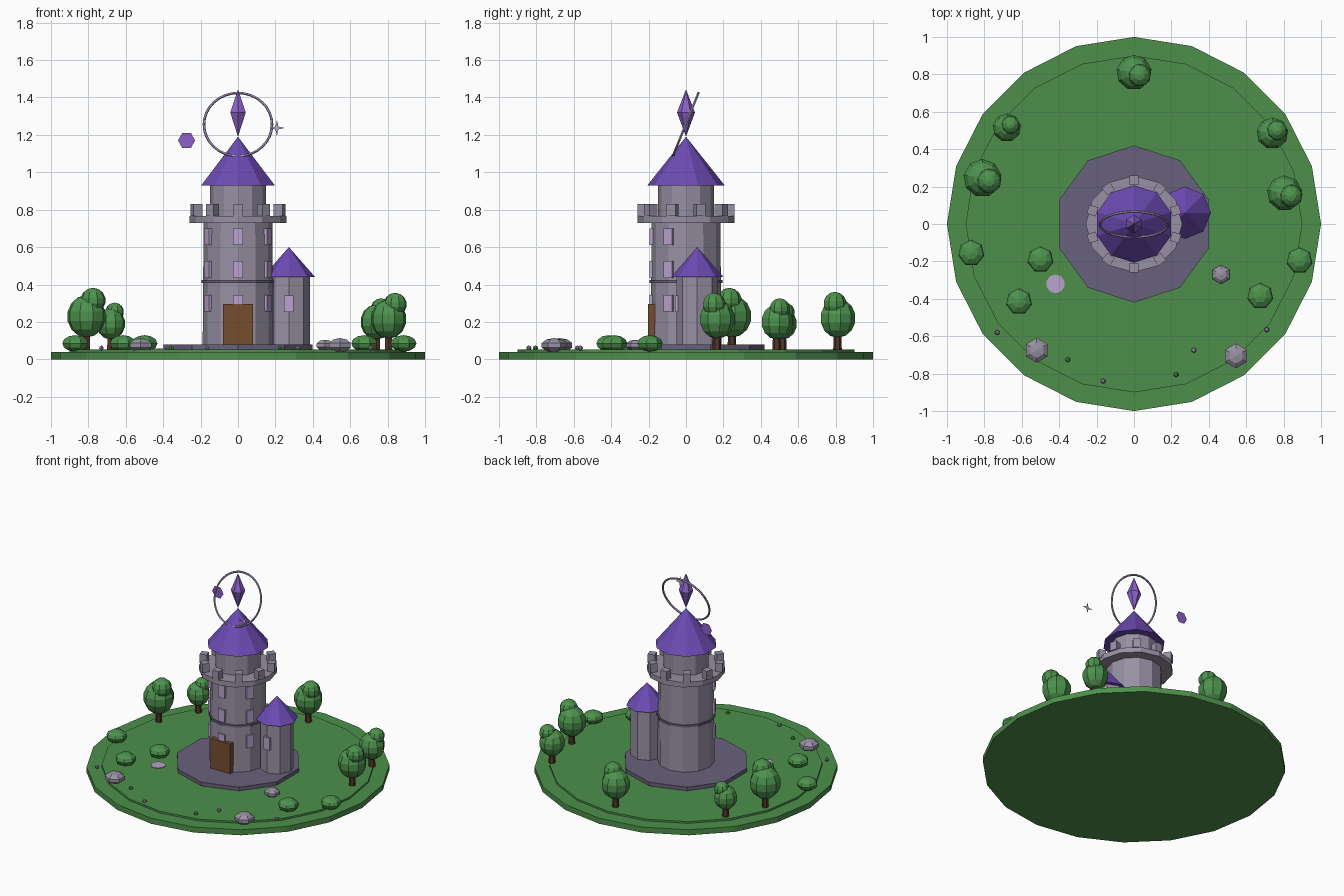
import bpy
from math import pi, sin, cos, radians

cube = bpy.data.objects.get("Cube")
if cube:
    bpy.data.objects.remove(cube, do_unlink=True)


def material(name, r, g, b):
    m = bpy.data.materials.new(name)
    m.use_nodes = True
    m.diffuse_color = (r, g, b, 1)
    m.node_tree.nodes["Principled BSDF"].inputs["Base Color"].default_value = (r, g, b, 1)
    return m


grass = material("grass green", .075, .28, .07)
leaf = material("leaf green", .075, .29, .075)
stone = material("pale stone", .31, .28, .37)
slate = material("dark stone", .14, .12, .2)
tile = material("roof purple", .15, .07, .45)
violet = material("crystal violet", .26, .12, .58)
lilac = material("lilac glow", .48, .37, .61)
wood = material("door wood", .18, .075, .03)
bark = material("bark brown", .09, .035, .02)


def finish(name, mat):
    ob = bpy.context.object
    ob.name = name
    ob.data.materials.append(mat)
    return ob


def frustum(name, mat, sides, r1, r2, z1, z2, x=0, y=0):
    bpy.ops.mesh.primitive_cone_add(vertices=sides, radius1=r1, radius2=r2,
                                    depth=z2 - z1, location=(x, y, (z1 + z2) / 2))
    return finish(name, mat)


def box(name, mat, loc, size, turn=0):
    bpy.ops.mesh.primitive_cube_add(size=1, location=loc, rotation=(0, 0, turn))
    bpy.context.object.scale = size
    return finish(name, mat)


def ball(name, mat, loc, r, squash=1, segs=9, rings=7):
    bpy.ops.mesh.primitive_uv_sphere_add(segments=segs, ring_count=rings,
                                         radius=r, location=loc)
    bpy.context.object.scale.z = squash
    return finish(name, mat)


def plate(name, mat, points, loc):
    # flat upright outline facing the front
    me = bpy.data.meshes.new(name)
    me.from_pydata([(x, 0, z) for x, z in points], [], [range(len(points))])
    me.materials.append(mat)
    ob = bpy.data.objects.new(name, me)
    ob.location = loc
    bpy.context.collection.objects.link(ob)


# island and plinth
frustum("ground_rim", grass, 20, 1, 1, 0, .04)
frustum("ground_top", grass, 20, .9, .9, .04, .053)
frustum("plinth", slate, 10, .42, .42, .05, .08)

# main tower
frustum("tower_body", stone, 12, .189, .184, .08, .73)
frustum("tower_band", slate, 12, .195, .195, .408, .424)
frustum("battlement_deck", stone, 12, .258, .258, .73, .767)
frustum("upper_drum", stone, 12, .15, .15, .767, .93)
frustum("tower_roof", tile, 10, .207, 0, .93, 1.19)
for i in range(10):
    a = pi / 2 + i * pi / 5
    box("merlon", stone, (.233 * cos(a), .233 * sin(a), .798), (.05, .05, .064), a)

# side turret
frustum("turret_body", stone, 8, .112, .112, .08, .44, .272, .06)
frustum("turret_roof", tile, 8, .14, 0, .44, .6, .272, .06)
box("turret_window", lilac, (.272, -.05, .297), (.05, .02, .09))

# windows and door
for z in (.3, .48, .655):
    for deg in (-150, -90, -30):
        a = radians(deg)
        box("tower_window", lilac, (.185 * cos(a), .185 * sin(a), z), (.02, .053, .09), a)
box("door", wood, (0, -.185, .188), (.158, .036, .216))

# floating crystal, halo and charms
frustum("crystal_top", violet, 6, .048, 0, 1.32, 1.443)
frustum("crystal_bottom", violet, 6, 0, .048, 1.19, 1.32)
bpy.ops.mesh.primitive_torus_add(major_segments=32, minor_segments=6, major_radius=.182,
                                 minor_radius=.007, location=(0, -.002, 1.255),
                                 rotation=(radians(68), 0, 0))
finish("halo_ring", lilac)
plate("floating_hexagon", violet,
      [(.046 * cos(i * pi / 3), .046 * sin(i * pi / 3)) for i in range(6)], (-.275, .16, 1.17))
star = [(.043, .011)[i % 2] for i in range(8)]
plate("floating_star", lilac,
      [(r * cos(i * pi / 4), r * sin(i * pi / 4)) for i, r in enumerate(star)], (.208, -.23, 1.237))
frustum("glow_disc", lilac, 10, .05, .05, .05, .058, -.42, -.32)

# trees: x, y, crown height, crown radius, top offset x and y
for x, y, z, r, dx, dy in ((-.81, .245, .23, .105, .035, -.015), (-.68, .515, .19, .078, .02, .015),
                           (0, .81, .22, .097, .03, -.015), (.74, .485, .2, .087, .025, .015),
                           (.805, .165, .215, .097, .035, -.015)):
    frustum("tree_trunk", bark, 6, .023, .018, .05, z, x, y)
    ball("tree_crown", leaf, (x, y, z), r, 1.08)
    ball("tree_top", leaf, (x + dx, y + dy, z + r * .8), r * .65, 1)

# bushes, rocks and pebbles
for x, y in ((-.87, -.155), (-.5, -.19), (-.615, -.415), (.675, -.385), (.885, -.195)):
    ball("bush", leaf, (x, y, .085), .071, .62, 7, 6)
for x, y, r in ((-.52, -.675, .07), (.545, -.705, .07), (.465, -.27, .054)):
    ball("rock", stone, (x, y, .075), r, .55, 6, 5)
for x, y in ((-.73, -.58), (-.165, -.84), (.32, -.675), (.71, -.565)):
    ball("pebble", stone, (x, y, .06), .014, 1, 6, 4)
for x, y in ((-.355, -.725), (.225, -.805)):
    ball("grass_tuft", leaf, (x, y, .06), .014, 1, 6, 4)
